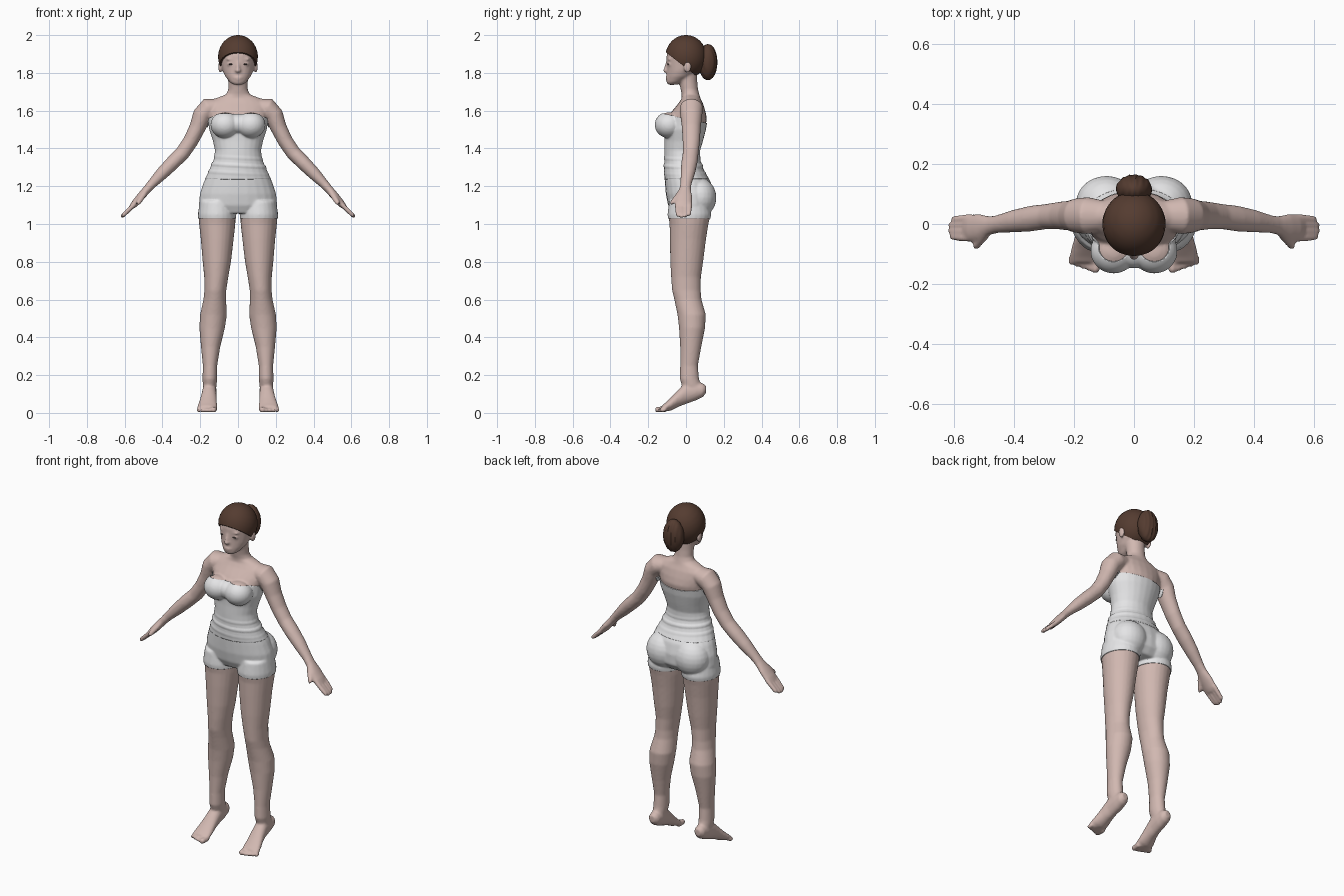
import bpy
import bmesh
import math
from mathutils import Vector, Matrix

if "Cube" in bpy.data.objects:
    bpy.data.objects.remove(bpy.data.objects["Cube"], do_unlink=True)

X, Y, Z = Vector((1, 0, 0)), Vector((0, 1, 0)), Vector((0, 0, 1))
SIDES = (1, -1)


def material(name, colour):
    mat = bpy.data.materials.new(name)
    mat.use_nodes = True
    mat.diffuse_color = (*colour, 1)
    shader = next(n for n in mat.node_tree.nodes if n.type == "BSDF_PRINCIPLED")
    shader.inputs["Base Color"].default_value = (*colour, 1)
    shader.inputs["Roughness"].default_value = 0.6
    return mat


skin = material("skin", (0.64, 0.48, 0.44))
cloth = material("pale cloth", (0.78, 0.78, 0.79))
brown = material("dark brown hair", (0.09, 0.045, 0.03))
dark = material("dark eyes", (0.08, 0.06, 0.055))


def loft(bm, rings, side_axis, tangent=None, mirror=1, segments=24):
    """Skin elliptical rings (x, y, z, half width, half depth) along a path."""
    centres = [Vector((r[0] * mirror, r[1], r[2])) for r in rings]
    loops = []
    for i, ring in enumerate(rings):
        along = tangent or centres[min(i + 1, len(rings) - 1)] - centres[max(i - 1, 0)]
        across = along.cross(side_axis).normalized()
        angles = [math.tau * k / segments for k in range(segments)]
        loops.append([bm.verts.new(centres[i] + side_axis * ring[3] * math.cos(a)
                                   + across * ring[4] * math.sin(a)) for a in angles])
    for low, high in zip(loops, loops[1:]):
        for k in range(segments):
            n = (k + 1) % segments
            bm.faces.new((low[k], low[n], high[n], high[k]))
    bm.faces.new(loops[0])
    bm.faces.new(loops[-1])


def digit(bm, start, end, radius, side_axis, mirror):
    """Tapered finger or toe."""
    a, b = Vector(start), Vector(end)
    rings = [(*a.lerp(b, t), radius * f, radius * f)
             for t, f in ((0, 1), (0.5, 1), (0.85, 0.95), (1, 0.6))]
    loft(bm, rings, side_axis, mirror=mirror, segments=12)


def blob(bm, centre, radii, segments=24):
    matrix = Matrix.Translation(centre) @ Matrix.Diagonal((*radii, 1))
    return bmesh.ops.create_uvsphere(bm, u_segments=segments, v_segments=segments // 2,
                                     radius=1, matrix=matrix)["verts"]


def paired_blob(bm, centre, radii):
    for s in SIDES:
        blob(bm, (centre[0] * s, centre[1], centre[2]), radii)


def make_object(name, bm, mat):
    bmesh.ops.recalc_face_normals(bm, faces=bm.faces[:])
    mesh = bpy.data.meshes.new(name)
    bm.to_mesh(mesh)
    bm.free()
    mesh.materials.append(mat)
    mesh.shade_smooth()
    obj = bpy.data.objects.new(name, mesh)
    bpy.context.scene.collection.objects.link(obj)
    return obj


def trim(bm, point, normal):
    """Cut away everything on the side the normal points to."""
    bmesh.ops.bisect_plane(bm, geom=bm.verts[:] + bm.edges[:] + bm.faces[:],
                           plane_co=point, plane_no=normal, clear_outer=True)


bm = bmesh.new()

# Torso and neck
loft(bm, [(0, .02, 1.06, .16, .09), (0, .025, 1.10, .204, .116), (0, .02, 1.16, .198, .123),
          (0, .01, 1.22, .178, .118), (0, -.01, 1.28, .150, .102), (0, -.02, 1.34, .124, .09),
          (0, -.02, 1.39, .117, .09), (0, -.012, 1.44, .128, .097), (0, -.005, 1.5, .148, .106),
          (0, .005, 1.56, .154, .106), (0, .015, 1.6, .165, .087), (0, .025, 1.64, .163, .064),
          (0, .027, 1.665, .12, .05), (0, .024, 1.685, .064, .047), (0, .018, 1.71, .052, .046),
          (0, .012, 1.75, .052, .048), (0, .005, 1.8, .055, .055)], X, Z)
paired_blob(bm, (.068, -.09, 1.525), (.073, .071, .066))
paired_blob(bm, (.092, .07, 1.14), (.098, .087, .1))
blob(bm, (0, -.09, 1.53), (.06, .054, .05))

# Head and face
loft(bm, [(0, -.075, 1.737, .022, .02), (0, -.06, 1.75, .043, .043), (0, -.035, 1.78, .067, .068),
          (0, -.018, 1.81, .081, .084), (0, -.006, 1.85, .09, .097), (0, 0, 1.89, .097, .103),
          (0, 0, 1.94, .088, .094), (0, 0, 1.975, .058, .062), (0, 0, 1.99, .02, .025)], X, Z)
loft(bm, [(0, -.096, 1.862, .009, .009), (0, -.108, 1.816, .011, .011)], X)
blob(bm, (0, -.104, 1.812), (.017, .017, .012))
blob(bm, (0, -.096, 1.775), (.026, .014, .007))
blob(bm, (0, -.094, 1.765), (.022, .014, .007))
paired_blob(bm, (.038, -.083, 1.846), (.02, .014, .012))
paired_blob(bm, (.036, -.084, 1.872), (.028, .014, .008))
paired_blob(bm, (.094, .008, 1.832), (.011, .02, .032))

ARM = [(.1, .028, 1.622, .05, .042), (.155, .028, 1.613, .062, .056), (.19, .028, 1.575, .058, .051),
       (.215, .028, 1.51, .05, .043), (.25, .028, 1.44, .046, .04), (.292, .025, 1.378, .042, .039),
       (.345, .018, 1.325, .043, .038), (.4, .01, 1.27, .038, .034), (.455, 0, 1.213, .03, .025),
       (.48, -.005, 1.185, .031, .022), (.515, -.012, 1.145, .045, .021),
       (.545, -.014, 1.11, .046, .019), (.56, -.014, 1.092, .04, .015)]
LEG = [(.11, .015, 1.12, .088, .1), (.111, .018, 1.05, .098, .112), (.11, .016, 1, .096, .103),
       (.11, .01, .92, .087, .096), (.112, .004, .8, .075, .087), (.115, 0, .72, .064, .079),
       (.12, .002, .65, .058, .076), (.123, .01, .6, .06, .072), (.13, .03, .52, .071, .075),
       (.137, .032, .45, .068, .069), (.145, .025, .35, .051, .056), (.148, .016, .25, .038, .047),
       (.149, .018, .18, .039, .051), (.15, .03, .14, .036, .05), (.15, .05, .11, .03, .04)]
FOOT = [(.15, .106, .125, .018, .02), (.15, .09, .12, .032, .036), (.15, .05, .115, .037, .05),
        (.152, 0, .105, .038, .058), (.155, -.04, .078, .042, .046), (.16, -.08, .047, .049, .035),
        (.163, -.11, .03, .053, .023), (.164, -.13, .021, .048, .016)]

for s in SIDES:
    # Arm, four fingers and thumb
    loft(bm, ARM, Y, mirror=s)
    for i, reach in enumerate((.86, .97, 1, .92)):
        y = .021 - .023 * i
        start = Vector((.545, y, 1.108))
        tip = start + Vector((.074, -.006 + .004 * i, -.073)) * reach
        digit(bm, start, tip, .0125, Y, s)
    digit(bm, (.49, -.03, 1.17), (.532, -.078, 1.105), .015, Y, s)

    # Leg, foot and toes
    loft(bm, LEG, X, Z, mirror=s)
    loft(bm, FOOT, X, -Y, mirror=s)
    for i in range(5):
        x = .126 + .02 * i
        radius = .016 if i == 0 else .012
        digit(bm, (x, -.105, .02), (x + .003, -.163 + .007 * i, radius), radius, X, s)

# Fuse the parts into one smooth body
source = make_object("body_source", bm, skin)
remesh = source.modifiers.new("fuse", "REMESH")
remesh.mode = "VOXEL"
remesh.voxel_size = 0.0062
remesh.use_smooth_shade = True
smooth = source.modifiers.new("soften", "SMOOTH")
smooth.factor = 0.5
smooth.iterations = 6
bpy.context.view_layer.update()
evaluated = source.evaluated_get(bpy.context.evaluated_depsgraph_get())
body_mesh = bpy.data.meshes.new_from_object(evaluated)
body_mesh.name = "body"
body_mesh.materials.clear()
body_mesh.materials.append(skin)
body_mesh.shade_smooth()
bpy.data.objects.remove(source, do_unlink=True)
body = bpy.data.objects.new("body", body_mesh)
bpy.context.scene.collection.objects.link(body)


def garment(name, cuts, lift):
    """Take a trimmed shell off the body, lift it and thicken it."""
    shell = bmesh.new()
    shell.from_mesh(body_mesh)
    for point, normal in cuts:
        trim(shell, point, normal)
    for s in SIDES:
        trim(shell, (.154 * s, 0, 1.56), (s, 0, .25))
    shell.normal_update()
    moves = [(v, v.normal * lift(v.co)) for v in shell.verts]
    for v, move in moves:
        v.co += move
    obj = make_object(name, shell, cloth)
    solid = obj.modifiers.new("thickness", "SOLIDIFY")
    solid.thickness = 0.004
    solid.offset = 1


def waist_folds(co):
    if not 1.25 < co.z < 1.37:
        return 0.001
    fade = math.sin(math.pi * (co.z - 1.25) / 0.12)
    return 0.001 + 0.004 * fade * max(0, math.sin(co.z * 150 + co.x * 9))


# Clothes
garment("strapless_top", [((0, -.14, 1.585), (0, .2, 1)), ((0, 0, 1.237), -Z)], waist_folds)
garment("shorts", [((0, 0, 1.245), Z), ((0, 0, 1.03), -Z)], lambda co: 0)

# Swept-back hair, cut along the hairline
bm = bmesh.new()
for v in blob(bm, (0, 0, 1.885), (.105, .109, .115), 64):
    v.co.x *= 1 + .008 * math.sin(v.co.z * 260 + v.co.y * 90)
trim(bm, (0, -.11, 1.912), (0, -.78, -1))
bmesh.ops.holes_fill(bm, edges=[e for e in bm.edges if e.is_boundary])
hair = make_object("hair", bm, brown)

# Hair bun with strand grooves
bm = bmesh.new()
for v in blob(bm, (0, .116, 1.857), (.06, .049, .095), 48):
    v.co.y += .002 * math.sin(v.co.x * 300)
bun = make_object("hair_bun", bm, brown)

# Eyes
bm = bmesh.new()
paired_blob(bm, (.038, -.0925, 1.846), (.013, .006, .0045))
make_object("eyes", bm, dark)

for obj in (hair, bun):
    bpy.ops.object.select_all(action="DESELECT")
    obj.select_set(True)
    bpy.context.view_layer.objects.active = obj
    bpy.ops.object.shade_smooth_by_angle(angle=math.radians(40))
